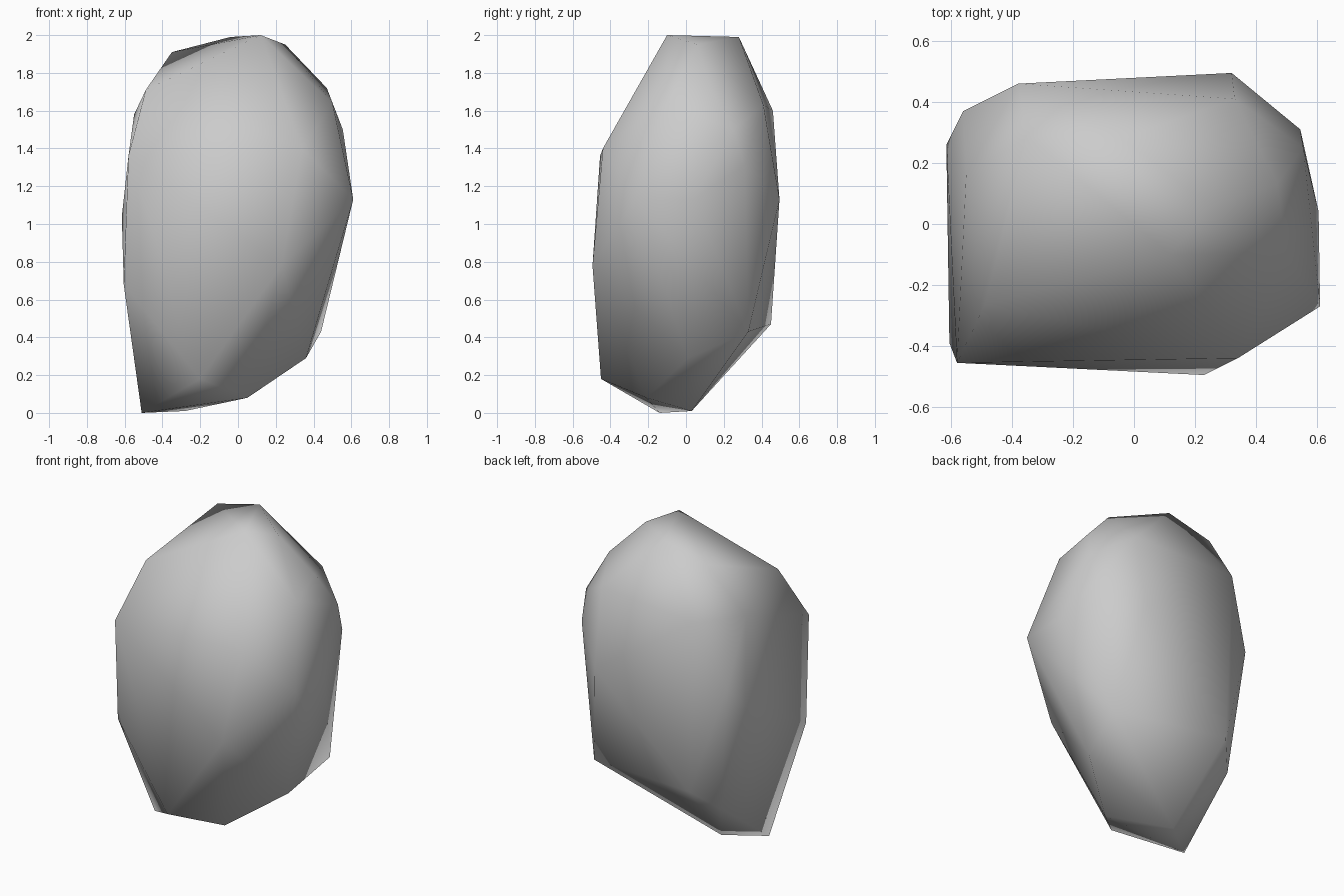
import bpy
import bmesh

if "Cube" in bpy.data.objects:
    bpy.data.objects.remove(bpy.data.objects["Cube"], do_unlink=True)

# Stone colour
stone = bpy.data.materials.new("stone grey")
stone.use_nodes = True
colour = (0.6, 0.6, 0.6, 1)
stone.diffuse_color = colour
stone.node_tree.nodes["Principled BSDF"].inputs["Base Color"].default_value = colour

# Corner points of the boulder, from the foot to the crown
foot = [(-.51, -.14, 0), (-.28, .03, .01), (.05, -.21, .08), (-.2, -.45, .18),
        (.36, .01, .29), (.44, .33, .43), (-.34, .45, .47), (-.47, .31, .34)]
belly = [(-.605, -.39, .68), (.23, -.495, .78), (-.615, .26, 1.04),
         (.61, -.27, 1.13), (.605, .04, 1.13), (.32, .495, 1.13),
         (-.56, .37, 1.18), (.545, .31, 1.31), (-.58, -.455, 1.36),
         (.34, -.44, 1.4)]
crown = [(.555, .25, 1.5), (-.55, .16, 1.58), (-.38, .46, 1.6),
         (.33, .41, 1.63), (.5, -.1, 1.64), (-.488, -.264, 1.71),
         (.47, .13, 1.72), (-.35, .285, 1.91), (.25, .06, 1.95),
         (-.04, .28, 1.99), (.12, -.1, 2)]

# Wrap the corners in a faceted skin
bm = bmesh.new()
for point in foot + belly + crown:
    bm.verts.new(point)
hull = bmesh.ops.convex_hull(bm, input=bm.verts)
unused = {v for v in hull["geom_interior"] + hull["geom_unused"]
          if isinstance(v, bmesh.types.BMVert)}
bmesh.ops.delete(bm, geom=list(unused), context="VERTS")
bmesh.ops.recalc_face_normals(bm, faces=bm.faces)
for face in bm.faces:
    face.smooth = True

mesh = bpy.data.meshes.new("boulder")
bm.to_mesh(mesh)
bm.free()
mesh.materials.append(stone)
boulder = bpy.data.objects.new("boulder", mesh)
bpy.context.collection.objects.link(boulder)
